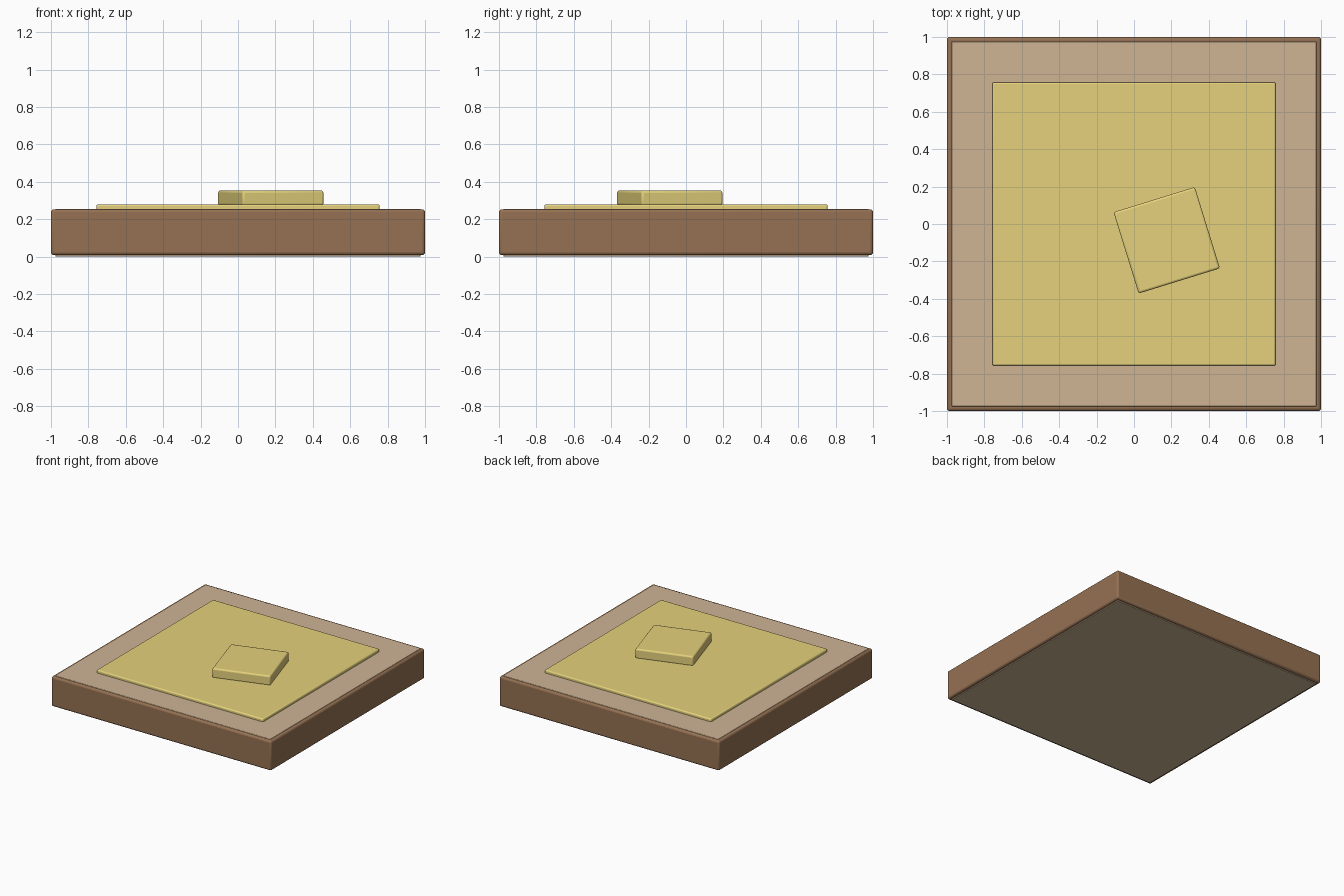
import bpy
import math

if "Cube" in bpy.data.objects:
    bpy.data.objects.remove(bpy.data.objects["Cube"])


def material(name, color):
    m = bpy.data.materials.new(name)
    m.diffuse_color = (*color, 1)
    m.use_nodes = True
    m.node_tree.nodes["Principled BSDF"].inputs["Base Color"].default_value = m.diffuse_color
    return m


def slab(name, size, z0, z1, mat, bevel, loc=(0, 0), angle=0):
    """Square slab with softly rounded edges."""
    bpy.ops.mesh.primitive_cube_add(size=1, location=(loc[0], loc[1], (z0 + z1) / 2))
    o = bpy.context.object
    o.name = name
    o.scale = (size, size, z1 - z0)
    o.rotation_euler.z = math.radians(angle)
    bpy.ops.object.transform_apply(location=False, rotation=False, scale=True)
    b = o.modifiers.new("Bevel", 'BEVEL')
    b.width = bevel
    b.segments = 3
    o.data.materials.append(mat)
    bpy.ops.object.shade_smooth_by_angle(angle=math.radians(35))
    return o


crust = material("crust_brown", (0.30, 0.165, 0.085))
crumb = material("crumb_tan", (0.62, 0.46, 0.30))
butter = material("butter_yellow", (0.78, 0.64, 0.20))

# Bread: brown crust around a slightly proud pale crumb
slab("bread_crust", 2.0, 0.008, 0.252, crust, 0.015)
slab("bread_crumb", 1.95, 0.0, 0.255, crumb, 0.003)

# Melted butter layer and the tilted pat on it
slab("butter_spread", 1.515, 0.245, 0.279, butter, 0.01)
slab("butter_pat", 0.455, 0.272, 0.353, butter, 0.012, (0.175, -0.087), 17.2)
